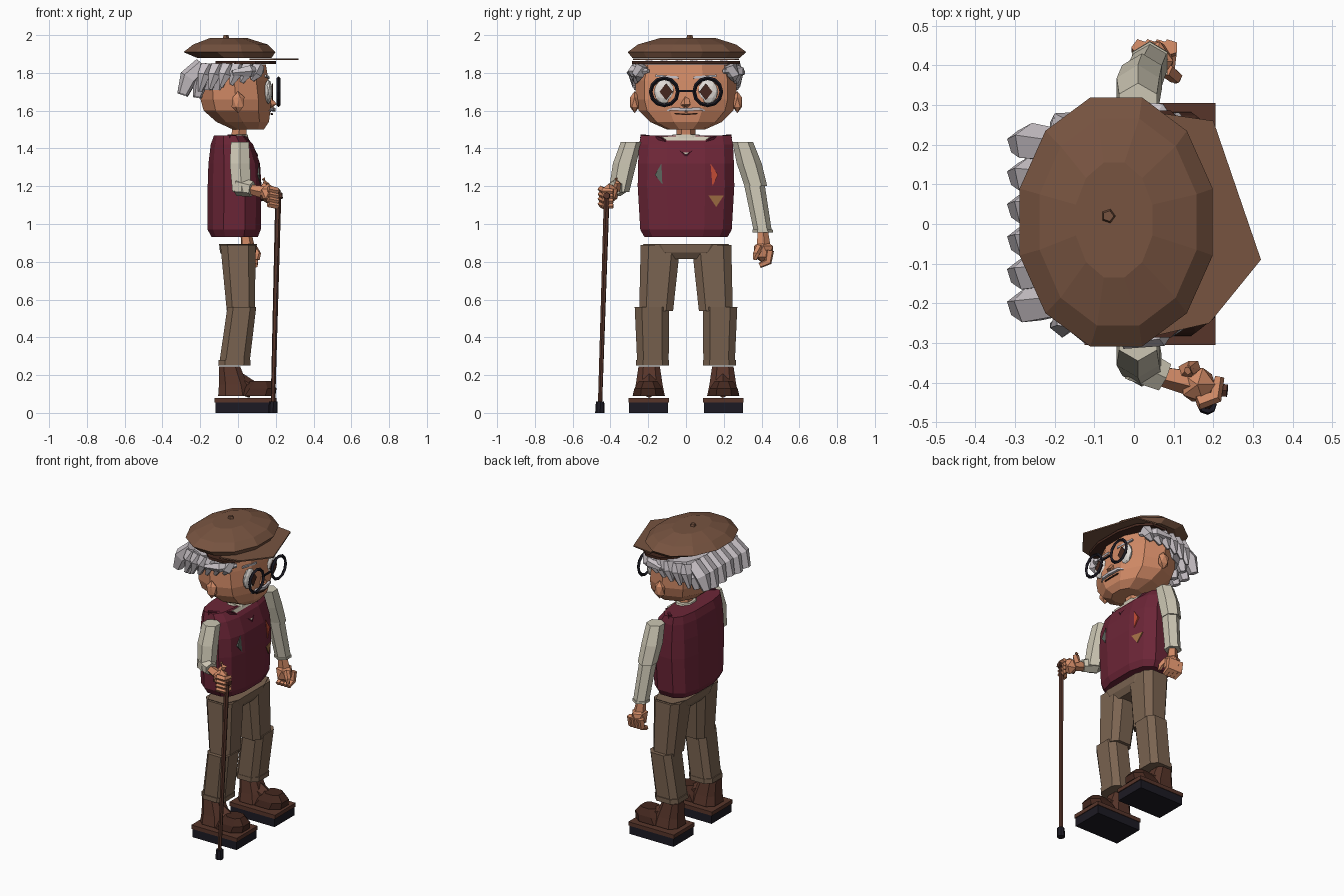
import bpy, bmesh, math, random
from mathutils import Vector, Matrix
random.seed(4)

def mat(name, r, g, b):
    m = bpy.data.materials.new(name)
    m.diffuse_color = tuple((c / 255) ** 2.2 for c in (r, g, b)) + (1,)
    return m

SKIN = mat("skin", 208, 137, 102)
VEST = mat("burgundy", 108, 42, 58)
TRIM = mat("dark_burgundy", 80, 30, 45)
SHIRT = mat("cream", 203, 197, 178)
PANTS = mat("trouser_brown", 122, 100, 82)
HAT = mat("cap_brown", 118, 84, 66)
DARK = mat("dark_brown", 70, 44, 36)
SHOE = mat("shoe_brown", 88, 56, 46)
BLACK = mat("black", 34, 32, 40)
HAIR = mat("grey_hair", 200, 193, 198)
WHITE = mat("white", 225, 220, 215)
GREEN = mat("green", 90, 100, 92)
ORANGE = mat("orange", 190, 75, 55)
TAN = mat("tan", 160, 110, 70)

def finish(name, bm, m):
    bmesh.ops.recalc_face_normals(bm, faces=bm.faces)
    me = bpy.data.meshes.new(name)
    bm.to_mesh(me)
    bm.free()
    me.materials.append(m)
    ob = bpy.data.objects.new(name, me)
    bpy.context.collection.objects.link(ob)
    return ob

def skin_rings(name, rings, m):
    bm = bmesh.new()
    vs = [[bm.verts.new(p) for p in r] for r in rings]
    n = len(vs[0])
    for a, b in zip(vs, vs[1:]):
        for i in range(n):
            bm.faces.new((a[i], a[(i + 1) % n], b[(i + 1) % n], b[i]))
    bm.faces.new(vs[0])
    bm.faces.new(vs[-1])
    return finish(name, bm, m)

def loft(name, sections, m, n=8, e=1.0):
    """Stack of level cross-sections (cx, cy, z, rx, ry); e < 1 makes them boxier."""
    def pw(v):
        return math.copysign(abs(v) ** e, v)
    rings = []
    for cx, cy, z, rx, ry in sections:
        ts = [2 * math.pi * (i + .5) / n for i in range(n)]
        rings.append([(cx + rx * pw(math.cos(t)), cy + ry * pw(math.sin(t)), z) for t in ts])
    return skin_rings(name, rings, m)

def tube(name, pts, radii, m, n=6):
    """Tapered tube along a path."""
    pts = [Vector(p) for p in pts]
    rings = []
    for i, p in enumerate(pts):
        d = pts[min(i + 1, len(pts) - 1)] - pts[max(i - 1, 0)]
        q = d.to_track_quat('Z', 'Y')
        rings.append([p + q @ Vector((radii[i] * math.cos(t), radii[i] * math.sin(t), 0))
                      for t in (2 * math.pi * (k + .5) / n for k in range(n))])
    return skin_rings(name, rings, m)

def slab(name, pts, offset, m):
    """Flat polygon thickened by an offset vector."""
    o = Vector(offset)
    return skin_rings(name, [pts, [Vector(p) + o for p in pts]], m)

def box(name, x, y, z, m):
    return slab(name, [(x[0], y[0], z[0]), (x[1], y[0], z[0]), (x[1], y[1], z[0]), (x[0], y[1], z[0])],
                (0, 0, z[1] - z[0]), m)

def ball(name, c, r, m, sub=1):
    bm = bmesh.new()
    bmesh.ops.create_icosphere(bm, subdivisions=sub, radius=1,
                               matrix=Matrix.Translation(c) @ Matrix.Diagonal((*r, 1)))
    return finish(name, bm, m)

# Head, neck, ears, nose
loft("head", [(.055, 0, 1.50, .085, .10), (.025, 0, 1.54, .145, .19), (-.005, 0, 1.60, .185, .25),
              (-.012, 0, 1.66, .195, .268), (-.02, 0, 1.76, .19, .268), (-.02, 0, 1.845, .175, .245)], SKIN, 10, .92)
loft("neck", [(0, 0, 1.42, .045, .05), (.01, 0, 1.53, .045, .05)], SKIN, 6)
tube("nose", [(.15, 0, 1.68), (.18, 0, 1.63), (.16, 0, 1.60)], [.015, .028, .02], SKIN, 5)

for s in (-1, 1):
    ball("ear", (0, s * .272, 1.645), (.038, .028, .058), SKIN)
    # Eyes, glasses, brows, moustache
    ball("eye_white", (.16, s * .115, 1.70), (.022, .055, .065), WHITE, 2)
    slab("pupil", [(.18, s * .105 + a, 1.70 + b) for a, b in ((0, -.045), (.035, 0), (0, .045), (-.035, 0))],
         (.006, 0, 0), DARK)
    bpy.ops.mesh.primitive_torus_add(major_segments=12, minor_segments=4, major_radius=.072, minor_radius=.01,
                                     location=(.215, s * .115, 1.70), rotation=(0, math.pi / 2, 0))
    bpy.context.object.name = "glasses_rim"
    bpy.context.object.data.materials.append(BLACK)
    tube("eyebrow", [(.16, s * .04, 1.775), (.145, s * .16, 1.785)], [.009, .008], HAIR, 4)
    tube("moustache", [(.19, 0, 1.605), (.18, s * .07, 1.61), (.165, s * .10, 1.60)], [.012, .011, .004], HAIR, 4)
tube("glasses_bridge", [(.215, -.045, 1.705), (.215, .045, 1.705)], [.007, .007], BLACK, 4)
tube("mouth", [(.175, -.06, 1.585), (.182, 0, 1.58), (.175, .06, 1.585)], [.005, .005, .005], DARK, 4)

# Hair: base shell, back tufts, side tufts
loft("hair_base", [(-.10, 0, 1.71, .125, .24), (-.09, 0, 1.78, .145, .275), (-.07, 0, 1.85, .14, .27)], HAIR, 10, .85)
for i in range(6):
    y = -.205 + i * .082
    dz = random.uniform(-.02, .015)
    tube("back_tuft", [(-.19, y * .95, 1.84), (-.262, y, 1.775), (-.293, y, 1.70 + dz)], [.045, .05, .03], HAIR, 5)
    tube("nape_tuft", [(-.15, y * .9, 1.80), (-.20, y * .95, 1.75), (-.215, y * .95, 1.685 + dz)],
         [.04, .045, .024], HAIR, 5)
for s in (-1, 1):
    for i in range(6):
        x = -.18 + i * .055
        w = .245 + .03 * math.sin(math.pi * (i + .5) / 6)
        tube("side_tuft", [(x + .01, s * (w - .02), 1.84), (x, s * w, 1.79),
                           (x - .02, s * w, 1.70 + .012 * i)], [.035, .034, .012], HAIR, 5)
    tube("temple_curl", [(-.03, s * .30, 1.80), (.06, s * .28, 1.81), (.13, s * .20, 1.81)],
         [.015, .032, .012], HAIR, 5)

# Flat cap: crown, visor, band, button
loft("cap_crown", [(-.02, 0, 1.88, .205, .295), (-.045, .005, 1.91, .252, .325), (-.04, .005, 1.95, .205, .27),
                   (-.05, .01, 1.985, .10, .15)], HAT, 12)
slab("cap_visor", [(.06, .28, 1.868), (.20, .26, 1.868), (.32, -.09, 1.868), (.19, -.25, 1.868), (.06, -.28, 1.868)],
     (0, 0, .008), HAT)
loft("cap_band", [(.04, 0, 1.846, .165, .295), (.04, 0, 1.862, .165, .295)], DARK, 12, .85)
tube("cap_button", [(-.065, .02, 1.98), (-.065, .02, 2.0)], [.02, .014], HAT, 5)

# Vest with V neck, trims and argyle patches
loft("vest", [(-.018, 0, .93, .125, .225), (-.02, 0, .97, .144, .248), (-.018, 0, 1.20, .146, .262),
              (-.02, 0, 1.32, .14, .26), (-.032, 0, 1.42, .115, .255), (-.045, 0, 1.468, .085, .245)], VEST, 12, .7)
slab("shirt_v", [(.035, -.13, 1.458), (.035, .13, 1.458), (.088, 0, 1.36)], (.014, 0, .006), SHIRT)
loft("shirt_collar", [(-.005, 0, 1.43, .07, .13), (0, 0, 1.475, .055, .075)], SHIRT, 8)
for s in (-1, 1):
    tube("vest_trim", [(-.05, s * .235, 1.465), (.04, s * .14, 1.452), (.095, 0, 1.357)],
         [.014, .014, .014], TRIM, 4)
slab("green_patch", [(.098, -.165, 1.26), (.095, -.13, 1.32), (.103, -.125, 1.21)], (.016, 0, 0), GREEN)
slab("orange_patch", [(.095, .13, 1.32), (.097, .17, 1.26), (.103, .14, 1.20)], (.016, 0, 0), ORANGE)
slab("tan_patch", [(.108, .12, 1.15), (.088, .20, 1.15), (.098, .16, 1.09)], (.014, 0, 0), TAN)

# Left arm hanging down
loft("left_upper_sleeve", [(.01, .30, 1.435, .055, .055), (.01, .335, 1.32, .062, .066), (.02, .37, 1.20, .058, .06)],
     SHIRT, 6)
loft("left_lower_sleeve", [(.02, .36, 1.22, .052, .055), (.04, .405, .97, .048, .048)], SHIRT, 6)
loft("left_cuff", [(.04, .405, .97, .052, .054), (.04, .407, .955, .052, .054)], SHIRT, 6)
ball("left_hand", (.05, .41, .855), (.055, .058, .065), SKIN)
tube("left_wrist", [(.04, .405, .96), (.05, .41, .88)], [.03, .038], SKIN, 5)
tube("left_thumb", [(.08, .39, .88), (.105, .37, .84), (.105, .365, .81)], [.02, .018, .012], SKIN, 5)
for i in range(4):
    x = .015 + i * .025
    tube("left_finger", [(x, .445, .86), (x, .435, .80), (x, .39, .78)], [.022, .021, .015], SKIN, 5)

# Right arm bent forward onto the cane
loft("right_upper_sleeve", [(.01, -.29, 1.435, .055, .055), (.01, -.325, 1.32, .062, .062), (.02, -.355, 1.17, .057, .055)],
     SHIRT, 6)
tube("right_lower_sleeve", [(0, -.35, 1.20), (.075, -.385, 1.185)], [.052, .042], SHIRT, 6)
tube("right_wrist", [(.06, -.38, 1.185), (.15, -.40, 1.165)], [.026, .035], SKIN, 5)
ball("right_hand", (.16, -.405, 1.16), (.05, .05, .055), SKIN)
tube("right_thumb", [(.13, -.37, 1.18), (.15, -.36, 1.215), (.135, -.37, 1.24)], [.022, .019, .011], SKIN, 5)
for i in range(4):
    z = 1.185 - i * .026
    tube("right_finger", [(.16, -.45, z), (.205, -.435, z - .01), (.215, -.385, z - .012)], [.019, .019, .013], SKIN, 5)

# Cane
tube("cane_shaft", [(.185, -.455, .05), (.213, -.42, 1.14)], [.012, .016], SHOE, 6)
tube("cane_handle", [(.12, -.41, 1.14), (.235, -.42, 1.15)], [.018, .018], SHOE, 6)
tube("cane_tip", [(.184, -.456, 0), (.186, -.455, .06)], [.025, .022], BLACK, 8)

# Trousers and shoes
loft("hips", [(0, 0, .815, .075, .10), (0, 0, .85, .10, .20), (0, 0, .895, .105, .24)], PANTS, 8, .6)
for s in (-1, 1):
    loft("thigh", [(.015, s * .158, .54, .078, .094), (0, s * .135, .89, .098, .11)], PANTS, 8, .6)
    loft("shin", [(-.02, s * .175, .255, .084, .087), (.02, s * .18, .56, .08, .096)], PANTS, 8, .6)
    loft("trouser_cuff", [(-.02, s * .177, .25, .089, .092), (-.018, s * .177, .28, .089, .092)], PANTS, 8, .6)
    loft("shoe_ankle", [(-.02, s * .195, .09, .09, .088), (-.025, s * .195, .15, .08, .075),
                        (-.045, s * .195, .245, .06, .06)], SHOE, 8, .7)
    tube("shoe_instep", [(-.04, s * .195, .18), (.08, s * .195, .12)], [.06, .045], SHOE, 6)
    loft("shoe_toe", [(.09, s * .20, .09, .115, .088), (.11, s * .20, .13, .10, .078), (.12, s * .20, .17, .055, .05)],
         DARK, 8, .8)
    y = sorted((s * .09, s * .305))
    box("shoe_welt", (-.125, .205), y, (.055, .08), SHOE)
    box("shoe_sole", (-.12, .20), (y[0] + .004, y[1] - .004), (0, .055), BLACK)
